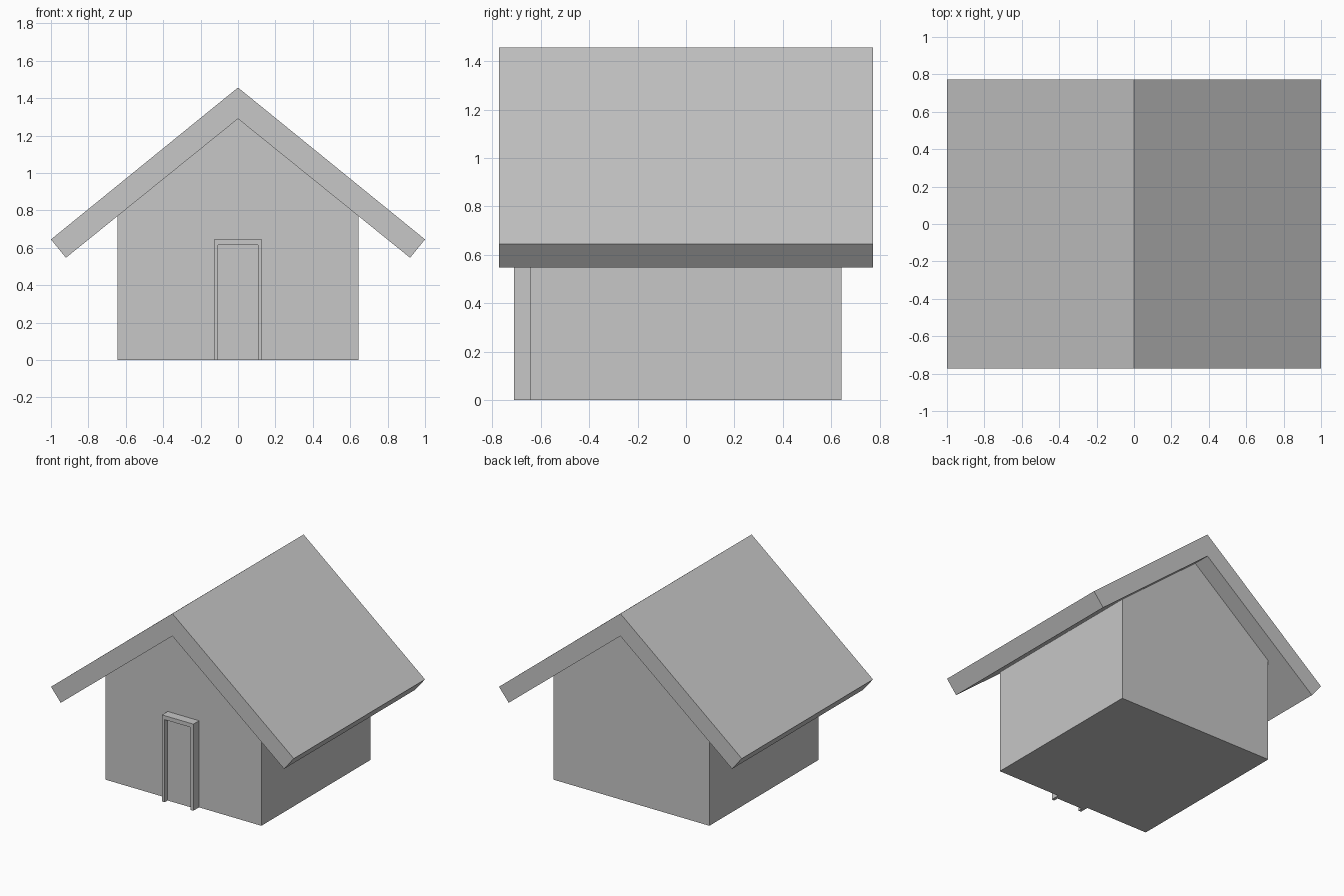
import bpy
import bmesh

cube = bpy.data.objects.get("Cube")
if cube:
    bpy.data.objects.remove(cube, do_unlink=True)

# Single plain colour for the whole house
grey = bpy.data.materials.new("plain_grey")
grey.use_nodes = True
colour = (0.57, 0.57, 0.57, 1)
grey.diffuse_color = colour
grey.node_tree.nodes["Principled BSDF"].inputs["Base Color"].default_value = colour


def prism(name, profile, front, back):
    """Extrude an x-z outline along y, from front to back."""
    bm = bmesh.new()
    face = bm.faces.new([bm.verts.new((x, front, z)) for x, z in profile])
    grown = bmesh.ops.extrude_face_region(bm, geom=[face])["geom"]
    moved = [v for v in grown if isinstance(v, bmesh.types.BMVert)]
    bmesh.ops.translate(bm, verts=moved, vec=(0, back - front, 0))
    bmesh.ops.recalc_face_normals(bm, faces=bm.faces)
    mesh = bpy.data.meshes.new(name)
    bm.to_mesh(mesh)
    bm.free()
    mesh.materials.append(grey)
    obj = bpy.data.objects.new(name, mesh)
    bpy.context.collection.objects.link(obj)
    return obj


def mirrored(half):
    """Complete a right-hand outline by mirroring it; centre points stay single."""
    return half + [(-x, z) for x, z in reversed(half) if x > 0]


WALL, OVERHANG = 0.643, 0.772
PEAK, RIDGE = 1.29, 1.457

# Gabled house body
prism("walls", mirrored([(WALL, 0), (WALL, 0.771), (0, PEAK)]), -WALL, WALL)

# Thick chevron roof with eaves cut square to the slope
prism("roof", [(0, RIDGE), (1, 0.645), (0.92, 0.547), (0, PEAK),
               (-0.92, 0.547), (-1, 0.645)], -OVERHANG, OVERHANG)

# Door surround projecting from the front wall
outer, inner = (0.129, 0.645), (0.107, 0.615)
prism("door_frame", [(-outer[0], 0), (-outer[0], outer[1]), outer, (outer[0], 0),
                     (inner[0], 0), inner, (-inner[0], inner[1]), (-inner[0], 0)],
      -0.71, -WALL)

# Door panel recessed inside the surround
prism("door", mirrored([(inner[0], 0), inner]), -0.675, -WALL)
